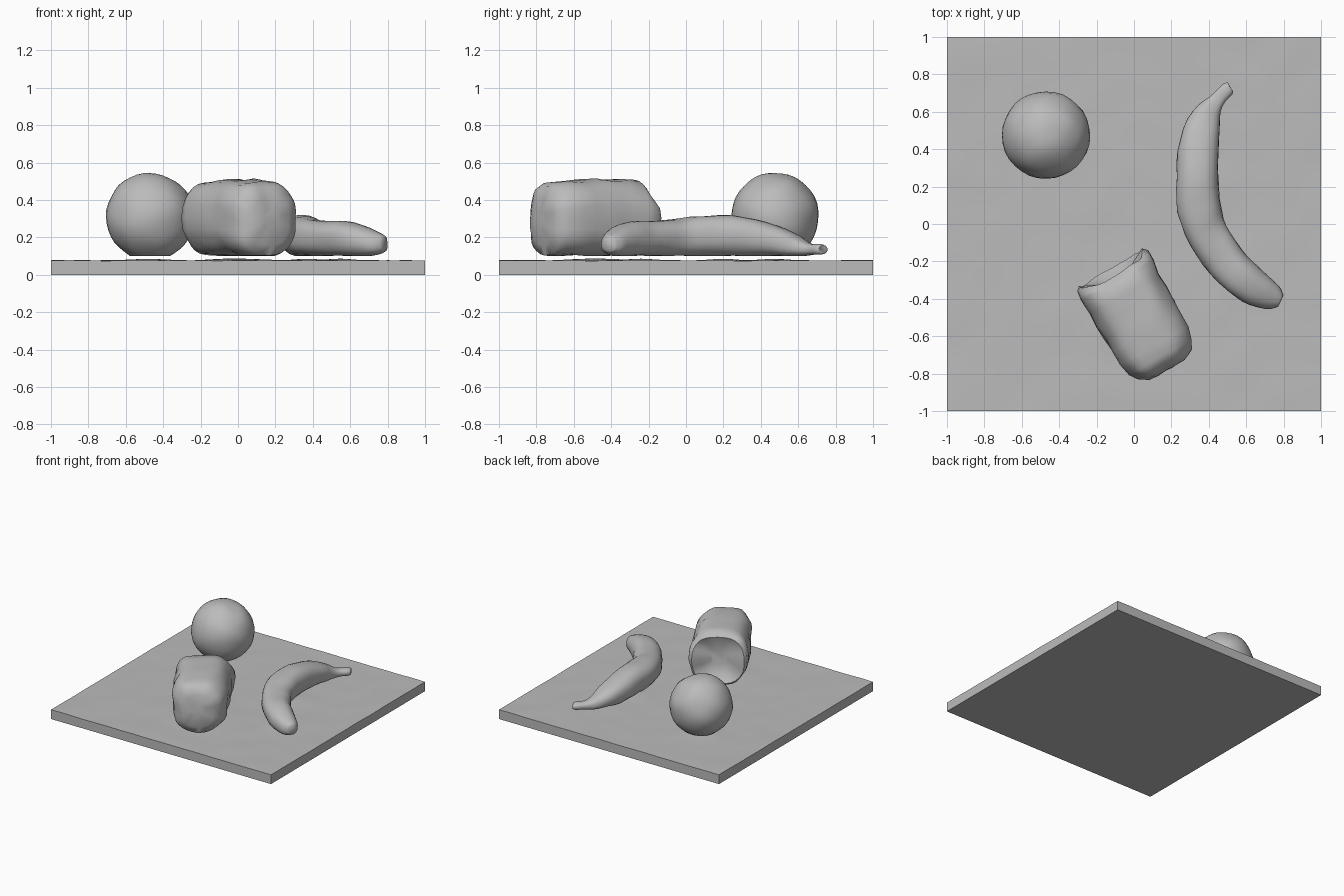
import bpy, bmesh, math
from mathutils import Vector, noise

cube = bpy.data.objects.get("Cube")
if cube:
    bpy.data.objects.remove(cube, do_unlink=True)

# One grey clay colour for everything
clay = bpy.data.materials.new("clay_grey")
clay.use_nodes = True
COLOUR = (0.5, 0.5, 0.5, 1)
clay.diffuse_color = COLOUR
clay.node_tree.nodes["Principled BSDF"].inputs["Base Color"].default_value = COLOUR


def finish(bm, name, angle=40):
    bmesh.ops.recalc_face_normals(bm, faces=bm.faces[:])
    mesh = bpy.data.meshes.new(name)
    bm.to_mesh(mesh)
    bm.free()
    mesh.materials.append(clay)
    obj = bpy.data.objects.new(name, mesh)
    bpy.context.collection.objects.link(obj)
    bpy.ops.object.select_all(action='DESELECT')
    bpy.context.view_layer.objects.active = obj
    obj.select_set(True)
    bpy.ops.object.shade_smooth_by_angle(angle=math.radians(angle))
    return obj


def roughen(bm, amount, scale):
    """Slight hand-worked unevenness."""
    bm.normal_update()
    moves = [(v, v.normal * noise.noise(v.co * scale) * amount) for v in bm.verts]
    for v, m in moves:
        v.co += m
        v.co.z = max(v.co.z, 0.10)


def power(c, n):
    return math.copysign(abs(c) ** (2 / n), c)


def loft(stations, sides, n):
    """Rings of (x, y, half width, z low, z high) joined along a path."""
    bm = bmesh.new()
    rings = []
    for i, (x, y, w, lo, hi) in enumerate(stations):
        a, b = stations[max(i - 1, 0)], stations[min(i + 1, len(stations) - 1)]
        d = Vector((b[0] - a[0], b[1] - a[1])).normalized()
        ring = []
        for k in range(sides):
            t = 2 * math.pi * k / sides
            u = w * power(math.cos(t), n)
            z = (lo + hi) / 2 + (hi - lo) / 2 * power(math.sin(t), n)
            ring.append(bm.verts.new((x - d.y * u, y + d.x * u, z)))
        rings.append(ring)
    for r, s in zip(rings, rings[1:]):
        for k in range(sides):
            j = (k + 1) % sides
            bm.faces.new((r[k], r[j], s[j], s[k]))
    bm.faces.new(rings[0])
    bm.faces.new(rings[-1])
    return bm


def smooth_path(points, steps):
    """Catmull-Rom resampling of the station list."""
    out = []
    for i in range(len(points) - 1):
        p0, p1 = points[max(i - 1, 0)], points[i]
        p2, p3 = points[i + 1], points[min(i + 2, len(points) - 1)]
        for s in range(steps):
            t = s / steps
            out.append([0.5 * (2 * b + (c - a) * t + (2 * a - 5 * b + 4 * c - d) * t * t
                               + (3 * b - a - 3 * c + d) * t ** 3)
                        for a, b, c, d in zip(p0, p1, p2, p3)])
    return out + [list(points[-1])]


# Board with a slightly uneven top and low swellings under each item
swellings = [(-0.47, 0.475, 0.12), (0.01, -0.49, 0.2), (0.36, 0.2, 0.1), (0.55, -0.25, 0.1)]
bm = bmesh.new()
bmesh.ops.create_grid(bm, x_segments=50, y_segments=50, size=1)
for v in bm.verts:
    x, y = v.co.x, v.co.y
    rise = max(math.exp(-((x - a) ** 2 + (y - b) ** 2) / r ** 2) for a, b, r in swellings)
    v.co.z = 0.076 + 0.010 * rise + 0.003 * noise.noise(Vector((x * 5, y * 5, 0)))
rim = [e for e in bm.edges if e.is_boundary]
skirt = bmesh.ops.extrude_edge_only(bm, edges=rim)["geom"]
for v in skirt:
    if isinstance(v, bmesh.types.BMVert):
        v.co.z = 0
bmesh.ops.contextual_create(bm, geom=[e for e in skirt if isinstance(e, bmesh.types.BMEdge)])
finish(bm, "board")

# Orange with a flattened base
bm = bmesh.new()
bmesh.ops.create_uvsphere(bm, u_segments=32, v_segments=20, radius=0.235)
for v in bm.verts:
    v.co += Vector((-0.47, 0.475, 0.31))
    v.co.z = max(v.co.z, 0.10)
roughen(bm, 0.008, 9)
finish(bm, "orange", 60)

# Banana from stem tip to blossom end
banana = [
    (0.515, 0.735, 0.020, 0.120, 0.150),
    (0.495, 0.720, 0.036, 0.108, 0.160),
    (0.440, 0.655, 0.042, 0.104, 0.170),
    (0.385, 0.570, 0.080, 0.100, 0.225),
    (0.345, 0.430, 0.105, 0.100, 0.280),
    (0.340, 0.250, 0.112, 0.100, 0.318),
    (0.348, 0.080, 0.115, 0.100, 0.316),
    (0.395, -0.060, 0.110, 0.100, 0.298),
    (0.490, -0.200, 0.106, 0.100, 0.288),
    (0.600, -0.310, 0.100, 0.100, 0.280),
    (0.690, -0.365, 0.086, 0.100, 0.255),
    (0.750, -0.393, 0.068, 0.105, 0.225),
    (0.785, -0.410, 0.035, 0.125, 0.205),
]
bm = loft(smooth_path(banana, 3), 24, 2.4)
roughen(bm, 0.008, 10)
finish(bm, "banana", 70)

# Loaf piece: rounded heel at the front, torn hollow face at the back
axis, side = Vector((0.49, -0.872)), Vector((0.872, 0.49))
profile = [  # distance along the axis, half width, z low, z high
    (0.215, 0.060, 0.24, 0.36), (0.180, 0.130, 0.17, 0.43),
    (0.145, 0.195, 0.12, 0.48), (0.165, 0.212, 0.102, 0.500),
    (0.220, 0.216, 0.10, 0.508), (0.300, 0.216, 0.10, 0.508),
    (0.380, 0.216, 0.10, 0.508), (0.460, 0.215, 0.10, 0.508),
    (0.540, 0.213, 0.10, 0.508), (0.620, 0.208, 0.10, 0.506),
    (0.690, 0.193, 0.10, 0.500), (0.735, 0.165, 0.108, 0.475),
    (0.760, 0.110, 0.16, 0.420), (0.768, 0.050, 0.24, 0.350),
]
bm = bmesh.new()
rings, SIDES = [], 32
for t, w, lo, hi in profile:
    ring = []
    for k in range(SIDES):
        a = 2 * math.pi * k / SIDES
        u = w * power(math.cos(a), 2.7)
        z = (lo + hi) / 2 + (hi - lo) / 2 * power(math.sin(a), 2.7)
        # the torn rim leans back at the top
        lean = 0.05 * max(0, z - 0.33) / 0.18 if t < 0.2 else 0
        p = axis * (t + lean) + side * (u - 0.225)
        ring.append(bm.verts.new((p.x, p.y, z)))
    rings.append(ring)
for r, s in zip(rings, rings[1:]):
    for k in range(SIDES):
        j = (k + 1) % SIDES
        bm.faces.new((r[k], r[j], s[j], s[k]))
bm.faces.new(rings[0])
bm.faces.new(rings[-1])
roughen(bm, 0.018, 9)
finish(bm, "bread_loaf", 60)
